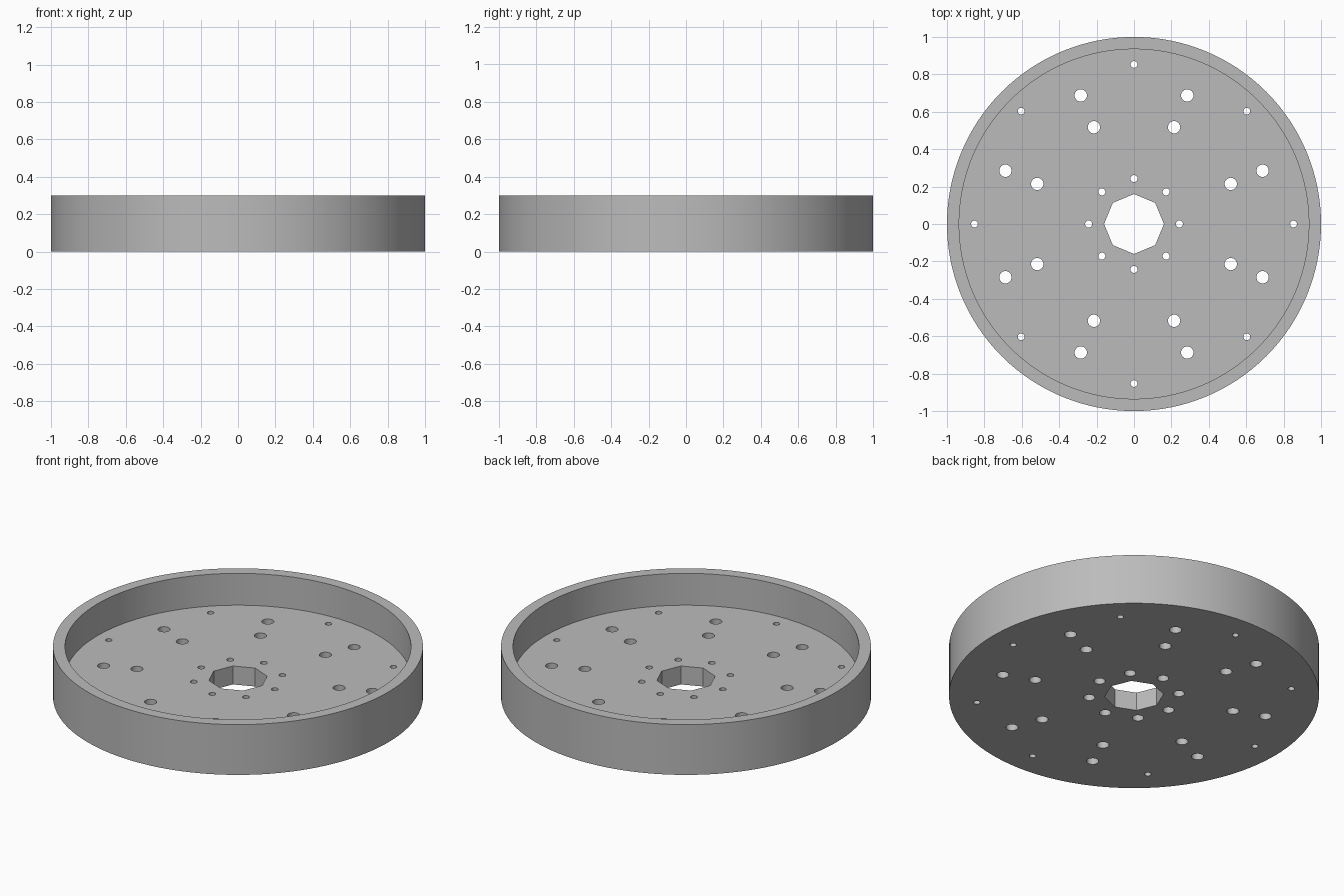
import bpy, bmesh, math

if "Cube" in bpy.data.objects:
    bpy.data.objects.remove(bpy.data.objects["Cube"])

FLOOR = 0.11      # floor thickness
HEIGHT = 0.30
RIM_IN = 0.935


def lathe(bm, profile, sides, x=0.0, y=0.0):
    """Revolve a closed (radius, z) profile; radius 0 points become poles."""
    rings = []
    for r, z in profile:
        if r == 0:
            rings.append([bm.verts.new((x, y, z))] * sides)
        else:
            rings.append([bm.verts.new((x + r * math.cos(2 * math.pi * i / sides),
                                        y + r * math.sin(2 * math.pi * i / sides), z))
                          for i in range(sides)])
    for a, b in zip(rings, rings[1:]):
        if a[0] is a[1] and b[0] is b[1]:
            continue
        for i in range(sides):
            j = (i + 1) % sides
            corners = list(dict.fromkeys((a[i], a[j], b[j], b[i])))
            bm.faces.new(corners)


def finish(bm, name):
    bmesh.ops.recalc_face_normals(bm, faces=bm.faces)
    mesh = bpy.data.meshes.new(name)
    bm.to_mesh(mesh)
    bm.free()
    obj = bpy.data.objects.new(name, mesh)
    bpy.context.collection.objects.link(obj)
    return obj


# Shallow round pan: flat floor with a raised rim
bm = bmesh.new()
lathe(bm, [(0, 0), (1, 0), (1, HEIGHT), (RIM_IN, HEIGHT), (RIM_IN, FLOOR), (0, FLOOR)], 128)
pan = finish(bm, "wheel_pan")

# Cutters: octagonal bore and the bolt circles
bm = bmesh.new()
LOW, TOP = -0.05, FLOOR + 0.05


def drill(radius, sides, x=0.0, y=0.0):
    lathe(bm, [(0, LOW), (radius, LOW), (radius, TOP), (0, TOP)], sides, x, y)


def spots(circle, offset):
    for k in range(8):
        a = math.radians(offset + 45 * k)
        yield circle * math.cos(a), circle * math.sin(a)


drill(0.16, 8)
for x, y in spots(0.853, 0):          # small rim holes
    drill(0.018, 24, x, y)
for circle in (0.56, 0.744):          # paired large holes
    for x, y in spots(circle, 22.5):
        drill(0.033, 32, x, y)
for x, y in spots(0.243, 0):          # hub holes, counterbored from below
    lathe(bm, [(0, LOW), (0.031, LOW), (0.031, 0.06), (0.019, 0.06), (0.019, TOP), (0, TOP)],
          24, x, y)
cutter = finish(bm, "hole_cutter")
cutter.hide_render = True

# Cut all holes and bake the result
mod = pan.modifiers.new("holes", 'BOOLEAN')
mod.operation = 'DIFFERENCE'
mod.solver = 'EXACT'
mod.object = cutter
bpy.context.view_layer.objects.active = pan
pan.select_set(True)
bpy.ops.object.modifier_apply(modifier=mod.name)
bpy.data.objects.remove(cutter)

# Single grey finish
grey = bpy.data.materials.new("plain_grey")
grey.diffuse_color = (0.5, 0.5, 0.5, 1)
grey.use_nodes = True
grey.node_tree.nodes["Principled BSDF"].inputs["Base Color"].default_value = grey.diffuse_color
pan.data.materials.clear()
pan.data.materials.append(grey)
bpy.ops.object.shade_smooth_by_angle(angle=math.radians(30))
